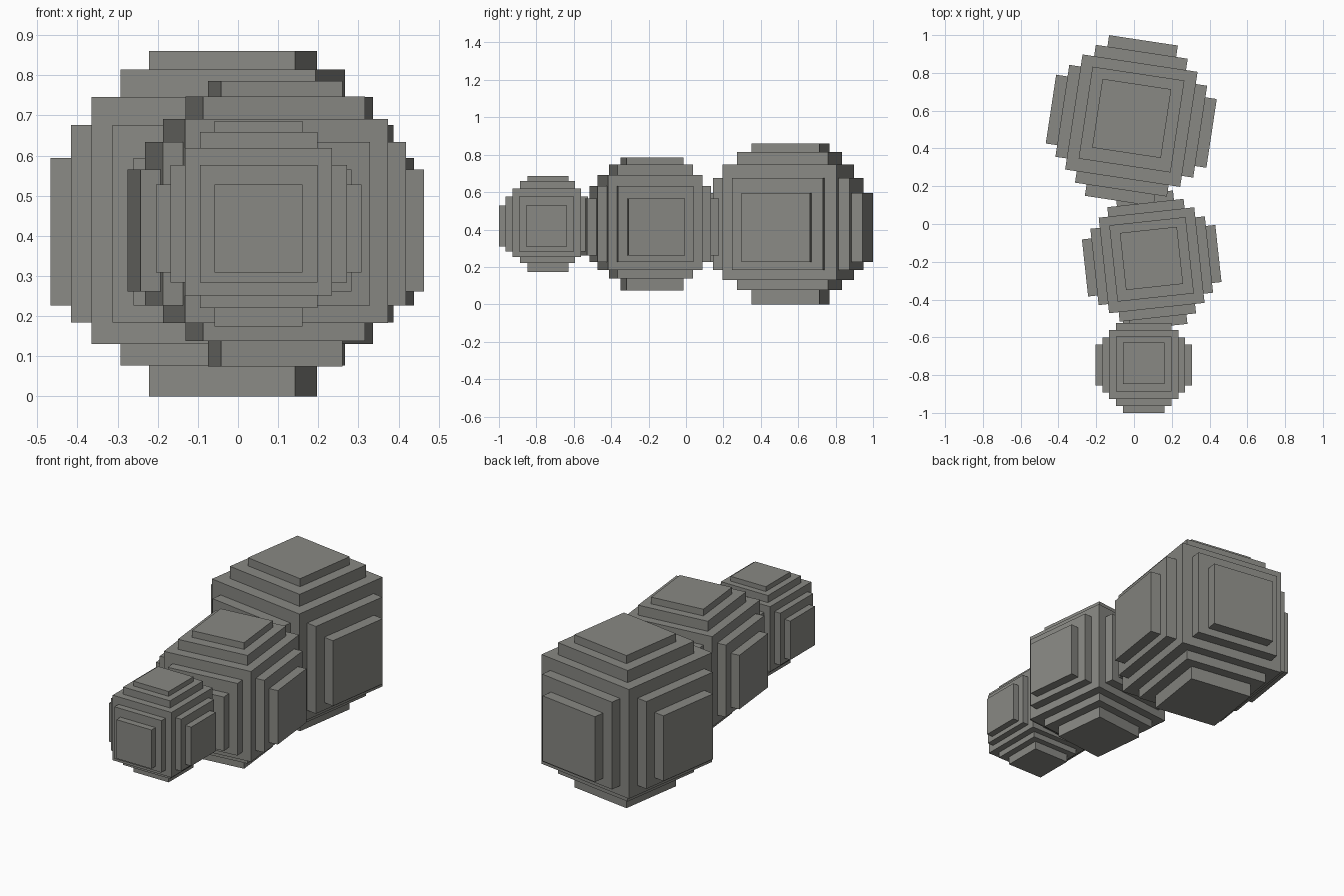
import bpy
from mathutils import Matrix, Vector
import bmesh
import math

if "Cube" in bpy.data.objects:
    bpy.data.objects.remove(bpy.data.objects["Cube"])

stone = bpy.data.materials.new("warm_grey")
stone.diffuse_color = (0.25, 0.25, 0.23, 1)
stone.use_nodes = True
stone.node_tree.nodes["Principled BSDF"].inputs["Base Color"].default_value = stone.diffuse_color

# Nested boxes of one stepped ball: half sizes (x, y, z) and offsets (y, z)
A, B, C, D, E = 0.43, 0.369, 0.308, 0.246, 0.184
BOXES = [
    ((C, C, C), (0, 0.0085)),          # core cube
    ((B, D, D), (-0.003, 0)),          # side steps
    ((A, E, E), (-0.003, -0.0195)),
    ((D, B, D), (0, 0)),               # front and back steps
    ((E, A, E), (0, -0.0195)),
    ((D, D, B), (0.006, 0.0155)),      # top and bottom steps
    ((E, E, A), (0.012, 0)),
]


def stepped_ball(name, x, y, scale, turn):
    bm = bmesh.new()
    for half, (oy, oz) in BOXES:
        m = Matrix.Translation((0, oy, oz)) @ Matrix.Diagonal(Vector((*[2 * h for h in half], 1)))
        bmesh.ops.create_cube(bm, size=1, matrix=m)
    me = bpy.data.meshes.new(name)
    bm.to_mesh(me)
    bm.free()
    me.materials.append(stone)
    ob = bpy.data.objects.new(name, me)
    bpy.context.collection.objects.link(ob)
    ob.location = (x, y, 0.43)
    ob.scale = (scale,) * 3
    ob.rotation_euler.z = math.radians(turn)


# Row of three balls, largest at the back
stepped_ball("large_back_ball", -0.014, 0.547, 1.0, -8.6)
stepped_ball("middle_ball", 0.0935, -0.192, 0.826, 6.2)
stepped_ball("small_front_ball", 0.0515, -0.7445, 0.595, 0)
